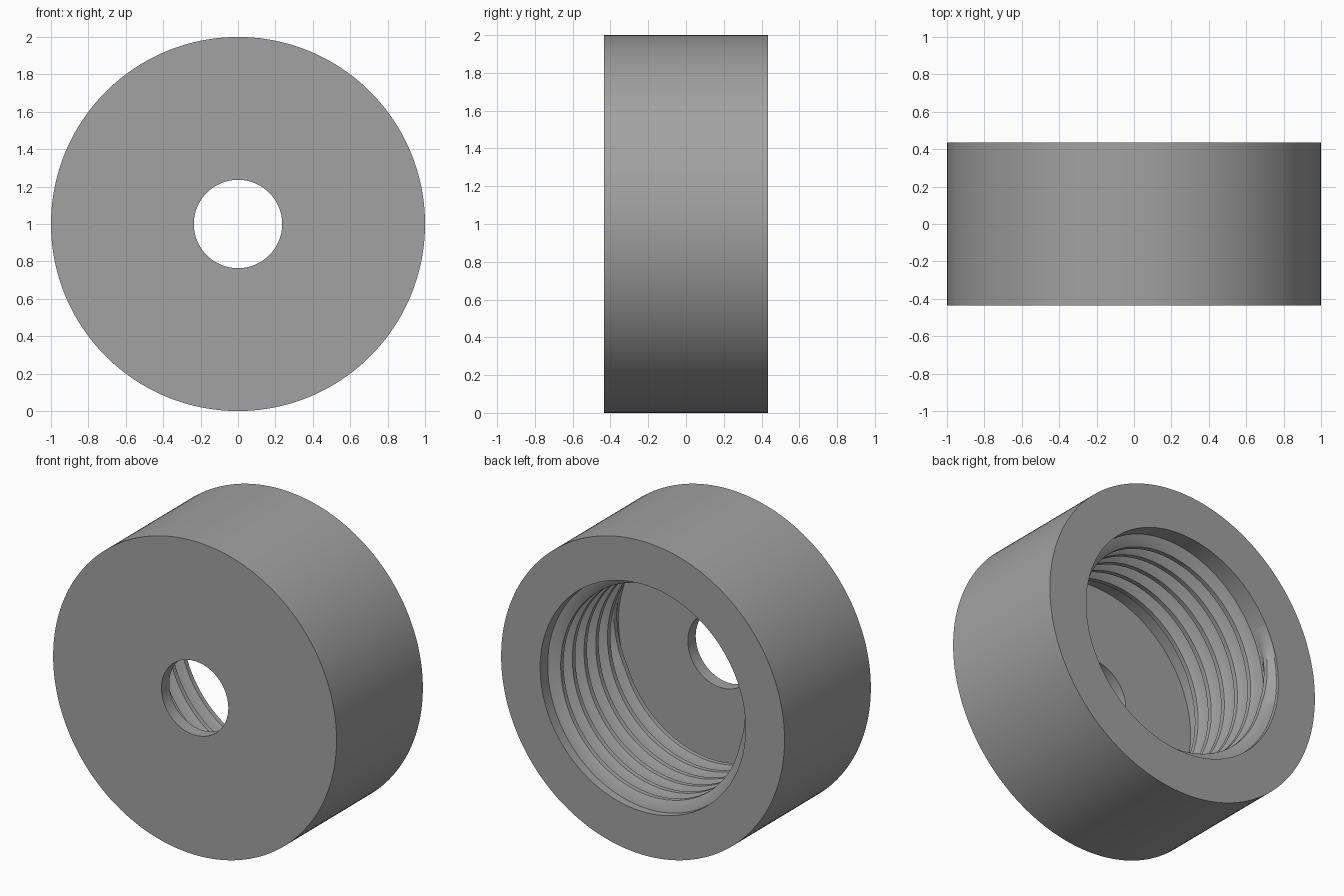
import bpy, bmesh, math

if "Cube" in bpy.data.objects:
    bpy.data.objects.remove(bpy.data.objects["Cube"])

SEG = 160
HALF = 0.435           # half depth along y
FLOOR = -0.355         # inner face of the front wall
R_OUT, R_BORE, R_HOLE = 1.0, 0.725, 0.236
PITCH, TURNS, CREST = 0.118, 5.64, 0.66

grey = bpy.data.materials.new("mid_grey")
grey.diffuse_color = (0.36, 0.36, 0.36, 1)
grey.use_nodes = True
grey.node_tree.nodes["Principled BSDF"].inputs["Base Color"].default_value = grey.diffuse_color


def point(r, y, a):
    """Point around the y axis, clockwise from the top as seen from the back."""
    return (-r * math.sin(a), y, 1 + r * math.cos(a))


def finish(bm, name, angle):
    bmesh.ops.recalc_face_normals(bm, faces=bm.faces)
    mesh = bpy.data.meshes.new(name)
    bm.to_mesh(mesh)
    bm.free()
    mesh.materials.append(grey)
    ob = bpy.data.objects.new(name, mesh)
    bpy.context.collection.objects.link(ob)
    bpy.ops.object.select_all(action='DESELECT')
    ob.select_set(True)
    bpy.context.view_layer.objects.active = ob
    bpy.ops.object.shade_smooth_by_angle(angle=math.radians(angle))


def bridge(bm, a, b):
    n = len(a)
    for j in range(n):
        k = (j + 1) % n
        bm.faces.new((a[j], a[k], b[k], b[j]))


# Cap body: closed profile turned around the y axis
profile = [(R_OUT, -HALF), (R_OUT, HALF), (R_BORE, HALF),
           (R_BORE, FLOOR), (R_HOLE, FLOOR), (R_HOLE, -HALF)]
bm = bmesh.new()
rings = [[bm.verts.new(point(r, y, 2 * math.pi * i / SEG)) for r, y in profile]
         for i in range(SEG)]
for i in range(SEG):
    bridge(bm, rings[i], rings[(i + 1) % SEG])
finish(bm, "cap_body", 30)

# Internal thread: V ridge with a flat crest, swept along a helix into the bore
bm = bmesh.new()
steps = int(TURNS * 120)
base, top = PITCH * 0.4375, PITCH * 0.125
start = math.radians(60)
rings = []
for i in range(steps + 1):
    turn = TURNS * i / steps
    a = start + 2 * math.pi * turn
    y = HALF - 0.06 - PITCH * turn
    # ridge rises out of the wall at both ends
    rise = min(1, 0.02 + turn / 0.12, 0.02 + (TURNS - turn) / 0.12)
    r = R_BORE - (R_BORE - CREST) * rise
    section = [(R_BORE + 0.01, y + base), (R_BORE, y + base), (r, y + top),
               (r, y - top), (R_BORE, y - base), (R_BORE + 0.01, y - base)]
    rings.append([bm.verts.new(point(rr, yy, a)) for rr, yy in section])
for a, b in zip(rings, rings[1:]):
    bridge(bm, a, b)
bm.faces.new(rings[0])
bm.faces.new(rings[-1])
finish(bm, "inner_thread", 30)
